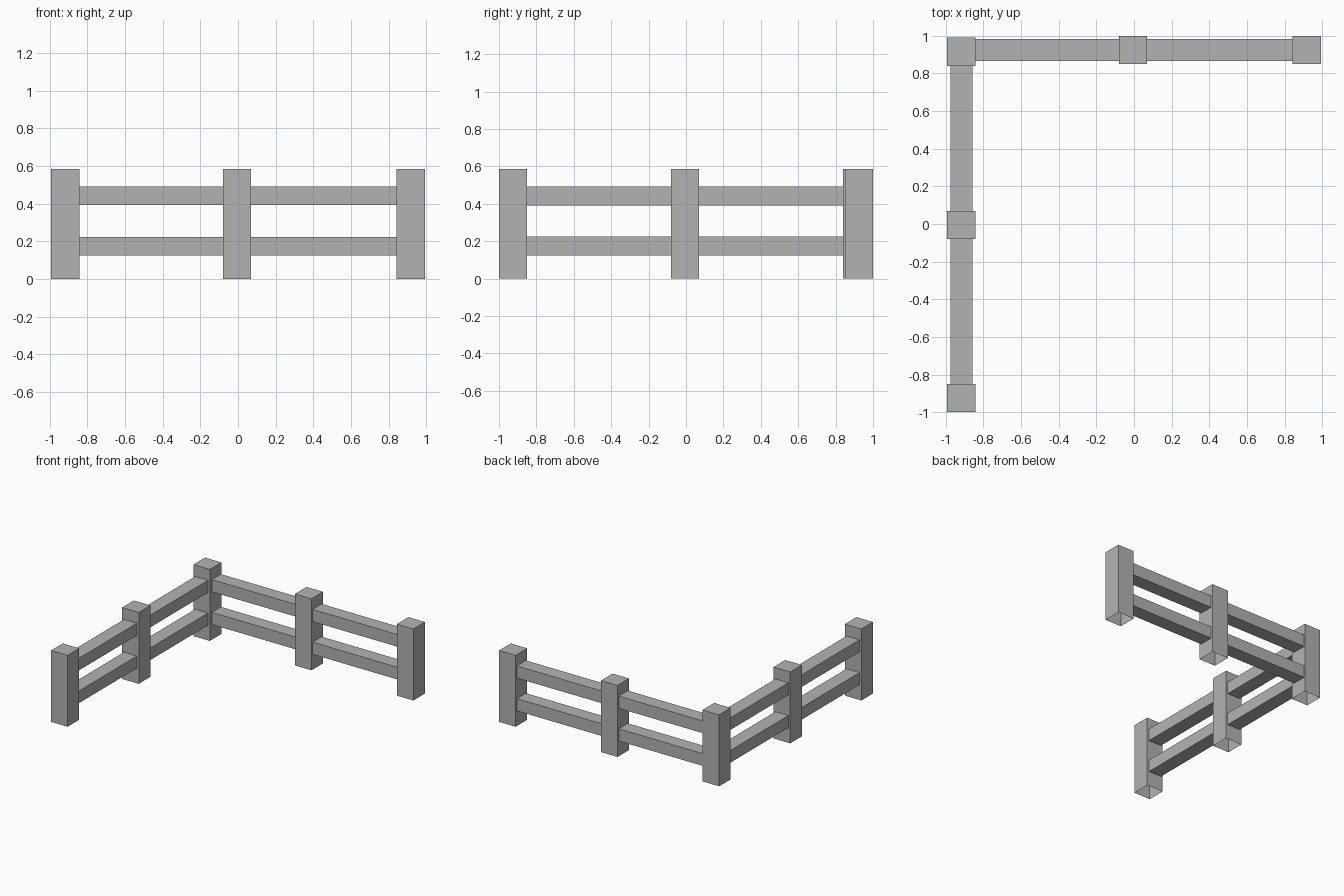
import bpy
import bmesh
from mathutils import Vector

if "Cube" in bpy.data.objects:
    bpy.data.objects.remove(bpy.data.objects["Cube"], do_unlink=True)

# One grey for the whole fence
GREY = (0.45, 0.45, 0.45, 1)
grey = bpy.data.materials.new("grey")
grey.use_nodes = True
grey.diffuse_color = GREY
grey.node_tree.nodes["Principled BSDF"].inputs["Base Color"].default_value = GREY

POST_W, POST_H = 0.15, 0.585
RAIL_W, RAIL_H = 0.117, 0.1
RAIL_Z = {"lower": 0.174, "upper": 0.442}


def box(name, low, high, open_dirs=()):
    """Box between two corners, without the faces that point in open_dirs."""
    low, high = Vector(low), Vector(high)
    bm = bmesh.new()
    bmesh.ops.create_cube(bm, size=1)
    bm.normal_update()
    gone = [f for f in bm.faces
            if any(f.normal.dot(Vector(d)) > 0.9 for d in open_dirs)]
    bmesh.ops.delete(bm, geom=gone, context="FACES_ONLY")
    for v in bm.verts:
        v.co = (low + high) / 2 + v.co * (high - low)
    mesh = bpy.data.meshes.new(name)
    bm.to_mesh(mesh)
    bm.free()
    mesh.materials.append(grey)
    obj = bpy.data.objects.new(name, mesh)
    bpy.context.collection.objects.link(obj)


# Posts, hollow underneath
posts = {
    "corner_post": (-0.918, 0.915),
    "back_middle_post": (-0.005, 0.925),
    "back_end_post": (0.918, 0.925),
    "side_middle_post": (-0.918, -0.005),
    "side_end_post": (-0.918, -0.925),
}
for name, (x, y) in posts.items():
    h = POST_W / 2
    box(name, (x - h, y - h, 0), (x + h, y + h, POST_H), [(0, 0, -1)])

# Rails, one pair per bay, tucked slightly into the posts
TUCK = POST_W / 2 - 0.01


def rail_pair(name, start, end, axis):
    a, b = posts[start], posts[end]
    centre = posts["back_end_post"][1] if axis == 0 else a[0]
    for level, z in RAIL_Z.items():
        low, high = [0, 0, z - RAIL_H / 2], [0, 0, z + RAIL_H / 2]
        low[axis], high[axis] = a[axis] + TUCK, b[axis] - TUCK
        low[1 - axis], high[1 - axis] = centre - RAIL_W / 2, centre + RAIL_W / 2
        box(f"{name}_{level}_rail", low, high)


rail_pair("back_right", "corner_post", "back_middle_post", 0)
rail_pair("back_left", "back_middle_post", "back_end_post", 0)
rail_pair("side_front", "side_end_post", "side_middle_post", 1)
rail_pair("side_back", "side_middle_post", "corner_post", 1)
